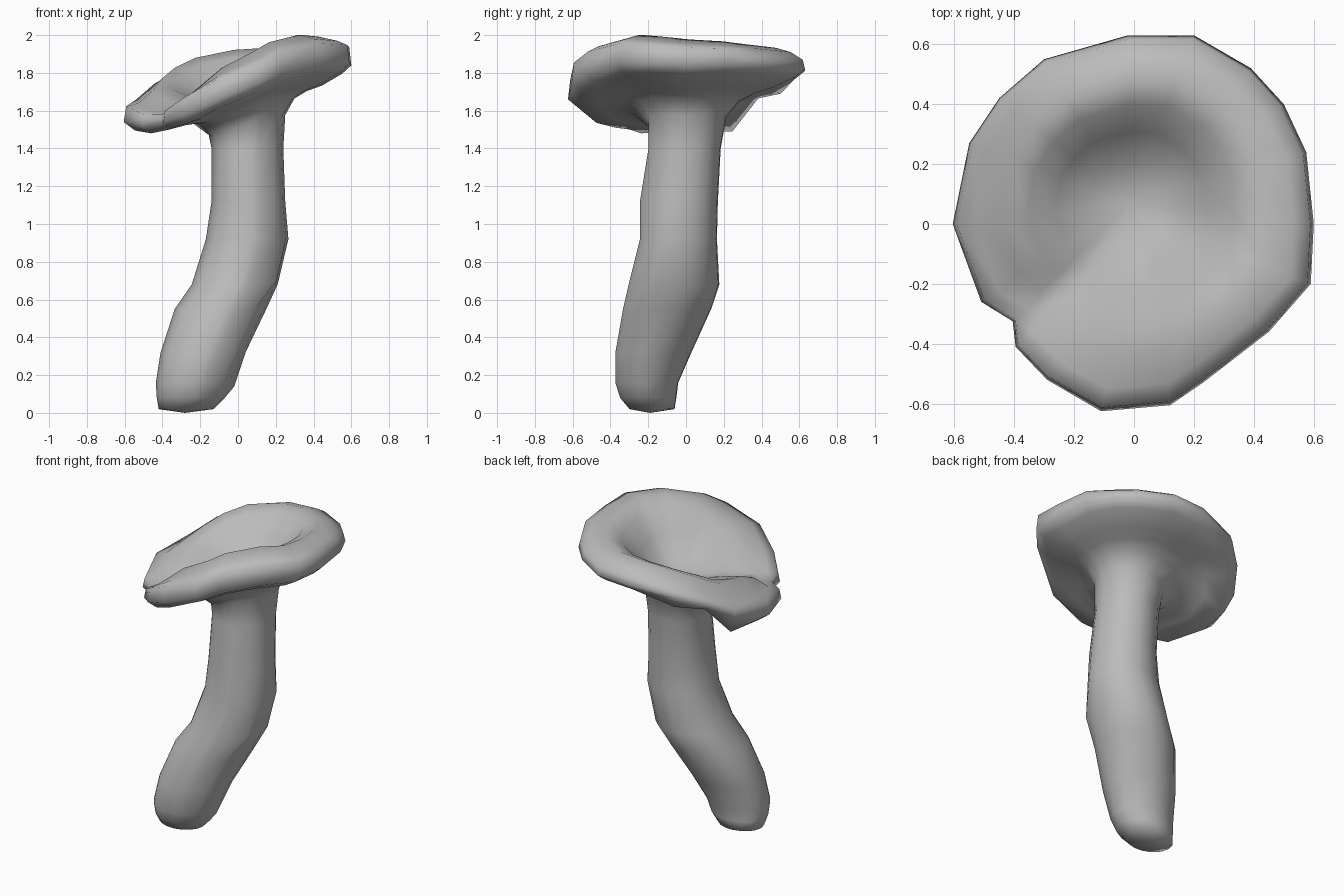
import bpy, bmesh, math
from mathutils import Vector

cube = bpy.data.objects.get("Cube")
if cube:
    bpy.data.objects.remove(cube)

grey = bpy.data.materials.new("plain grey")
grey.use_nodes = True
colour = (0.5, 0.5, 0.5, 1)
grey.diffuse_color = colour
grey.node_tree.nodes["Principled BSDF"].inputs["Base Color"].default_value = colour


def loft(name, rings, start, end):
    """Skin a stack of closed rings and close both ends on a point."""
    bm = bmesh.new()
    loops = [[bm.verts.new(p) for p in ring] for ring in rings]
    count = len(loops[0])
    for low, high in zip(loops, loops[1:]):
        for i in range(count):
            j = (i + 1) % count
            bm.faces.new((low[i], low[j], high[j], high[i]))
    for loop, tip in ((loops[0], start), (loops[-1], end)):
        point = bm.verts.new(tip)
        for i in range(count):
            bm.faces.new((loop[i], loop[(i + 1) % count], point))
    bmesh.ops.recalc_face_normals(bm, faces=bm.faces)
    mesh = bpy.data.meshes.new(name)
    bm.to_mesh(mesh)
    bm.free()
    mesh.materials.append(grey)
    mesh.shade_smooth()
    obj = bpy.data.objects.new(name, mesh)
    bpy.context.collection.objects.link(obj)


# Rim outline x, y, with heights of the outer edge and the lip
rim = [
    (0.60, 0.0, 1.84, 1.965), (0.575, 0.24, 1.85, 1.955),
    (0.5, 0.4, 1.84, 1.94), (0.39, 0.52, 1.83, 1.93),
    (0.2, 0.63, 1.82, 1.92), (-0.02, 0.63, 1.81, 1.91),
    (-0.3, 0.55, 1.77, 1.85), (-0.45, 0.42, 1.71, 1.78),
    (-0.55, 0.27, 1.61, 1.71), (-0.605, 0.0, 1.54, 1.65),
    (-0.51, -0.26, 1.52, 1.60), (-0.405, -0.325, 1.53, 1.60),
    (-0.395, -0.41, 1.54, 1.62), (-0.29, -0.52, 1.58, 1.70),
    (-0.11, -0.625, 1.66, 1.80), (0.12, -0.605, 1.75, 1.89),
    (0.23, -0.53, 1.80, 1.95), (0.45, -0.36, 1.85, 1.99),
    (0.59, -0.2, 1.85, 1.98),
]
neck = Vector((0.05, 0))
hollow = Vector((-0.02, 0.07))
LOW = 1.645

# Stem: height, then x and y limits of each leaning section
sections = [
    (0.02, -0.42, -0.13, -0.30, -0.06),
    (0.08, -0.43, -0.07, -0.35, -0.05),
    (0.16, -0.435, -0.035, -0.375, -0.04),
    (0.32, -0.41, 0.04, -0.375, 0.03),
    (0.55, -0.335, 0.15, -0.335, 0.135),
    (0.68, -0.245, 0.21, -0.305, 0.178),
    (0.92, -0.17, 0.267, -0.245, 0.165),
    (1.12, -0.14, 0.25, -0.245, 0.17),
    (1.40, -0.14, 0.24, -0.20, 0.185),
    (1.52, -0.155, 0.25, -0.20, 0.215),
]
rings = []
for z, x0, x1, y0, y1 in sections:
    ring = []
    for i, (x, y, outer, lip) in enumerate(rim):
        a = math.atan2(y, x - neck.x)
        # The top section tilts with the cap
        tilt = 0.35 * (outer - 1.68) if z > 1.5 else 0
        ring.append(((x0 + x1 + (x1 - x0) * math.cos(a)) / 2,
                     (y0 + y1 + (y1 - y0) * math.sin(a)) / 2, z + tilt))
    rings.append(ring)
# Small knobs on the side of the stem
rings[2][0] = (-0.02, -0.2, 0.14)
rings[5][17] = (0.205, -0.2, 0.70)


def cap_ring(scale, centre, height):
    ring = []
    for i, (x, y, outer, lip) in enumerate(rim):
        p = centre + (Vector((x, y)) - centre) * scale
        ring.append((p.x, p.y, height(i, outer, lip)))
    return ring


def underside(base, slope):
    return lambda i, outer, lip: base + slope * (outer - 1.57)


def under_edge(i, outer, lip):
    # Ragged tabs hang below the back edge
    return outer - {6: 0.08, 8: 0.12, 10: 0.04, 11: 0.03, 12: 0.03}.get(i, 0.045)


def blunt_edge(i, outer, lip):
    # The back of the rim is rounder than the rest
    return outer + (0.5 if 2 <= i <= 8 else 0.75) * (lip - outer)


def dish(fraction, fold=0, swell=0):
    # A crease runs to the front lip, and the left shoulder swells
    crease = {12: -0.4, 13: -1.2, 14: 0.5, 15: 0.4}
    shoulder = {6: 0.4, 7: 0.8, 8: 1, 9: 1.1, 10: 0.9, 11: 0.3}
    return lambda i, outer, lip: (LOW + (lip + 0.012 - LOW) * fraction
                                  + fold * crease.get(i, 0)
                                  + swell * shoulder.get(i, 0))


# Cap: underside, rolled rim, broad shoulder, then the hollow
rings += [
    cap_ring(0.45, neck, underside(1.55, 0.42)),
    cap_ring(0.57, neck, underside(1.555, 0.55)),
    cap_ring(0.72, neck, underside(1.55, 0.68)),
    cap_ring(0.91, neck, under_edge),
    cap_ring(1.0, neck, lambda i, o, t: o),
    cap_ring(0.98, neck, blunt_edge),
    cap_ring(0.88, neck, lambda i, o, t: t - 0.01),
    cap_ring(0.73, hollow, dish(1, 0.03, 0.045)),
    cap_ring(0.58, hollow, dish(0.85, 0.05, 0.055)),
    cap_ring(0.42, hollow, dish(0.48, 0.03, 0.025)),
    cap_ring(0.24, hollow, dish(0.12, 0.01)),
]
loft("mushroom_stem_and_cap", rings, (-0.28, -0.19, 0), (hollow.x, hollow.y, LOW))
